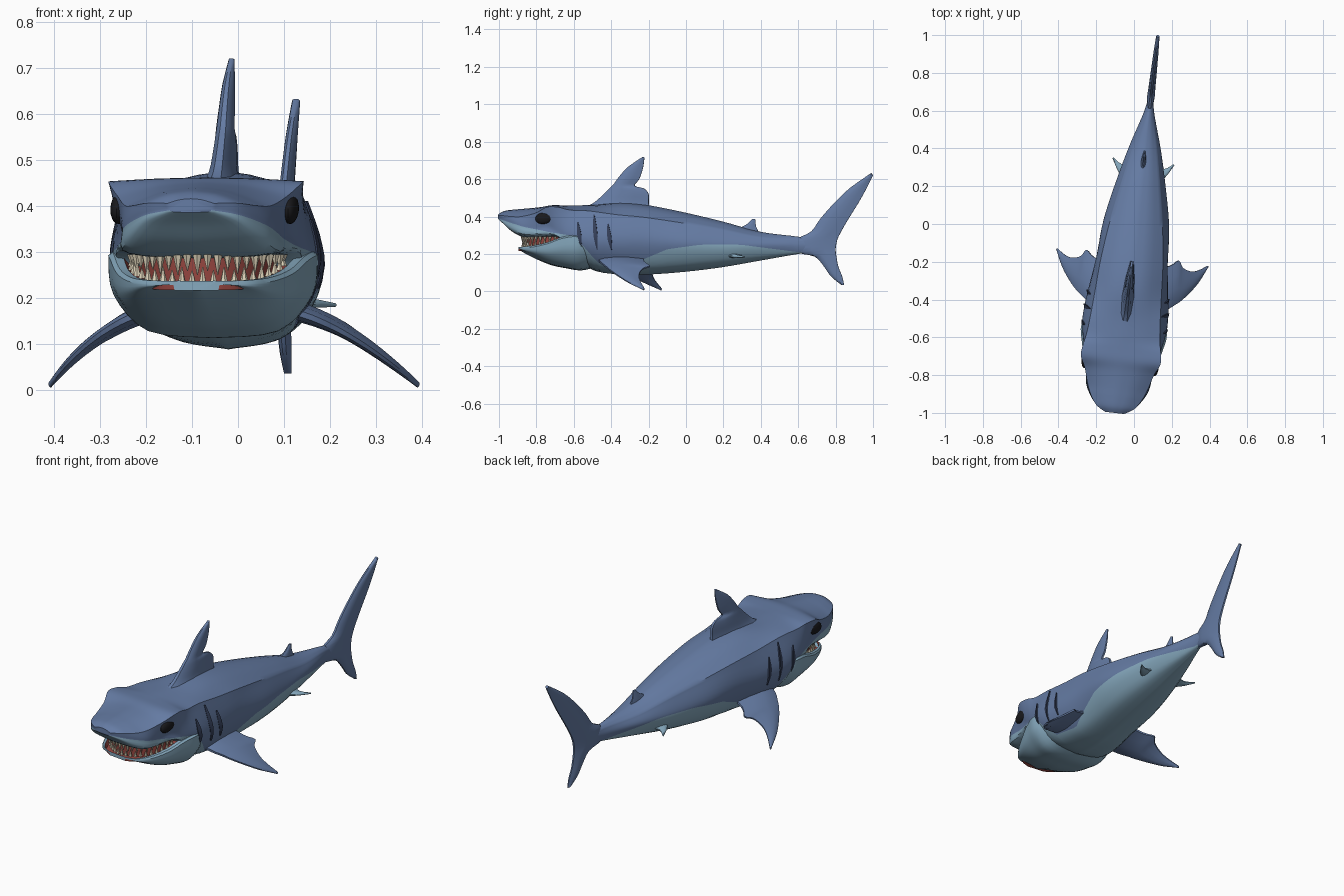
import bpy, bmesh, math
from mathutils import Matrix, Vector
from mathutils.bvhtree import BVHTree

if "Cube" in bpy.data.objects:
    bpy.data.objects.remove(bpy.data.objects["Cube"])


def material(name, color):
    m = bpy.data.materials.new(name)
    m.use_nodes = True
    m.diffuse_color = (*color, 1)
    m.node_tree.nodes["Principled BSDF"].inputs["Base Color"].default_value = (*color, 1)
    return m


BLUE = material("back blue", (0.13, 0.20, 0.37))
PALE = material("belly pale blue", (0.24, 0.40, 0.52))
SLIT = material("gill navy", (0.035, 0.05, 0.10))
BLACK = material("eye black", (0.01, 0.01, 0.012))
CREAM = material("tooth cream", (0.72, 0.64, 0.48))
RED = material("gum red", (0.30, 0.06, 0.05))

# The straight animal is turned slightly so that it swims diagonally
TURN = Matrix(((0.993, 0.115, 0, 0.012), (-0.115, 1, 0, 0), (0, 0, 1, 0), (0, 0, 0, 1)))


def finish(name, bm, mats):
    bmesh.ops.recalc_face_normals(bm, faces=bm.faces)
    bm.transform(TURN)
    mesh = bpy.data.meshes.new(name)
    bm.to_mesh(mesh)
    bm.free()
    for m in mats:
        mesh.materials.append(m)
    obj = bpy.data.objects.new(name, mesh)
    bpy.context.collection.objects.link(obj)
    bpy.ops.object.select_all(action='DESELECT')
    obj.select_set(True)
    bpy.context.view_layer.objects.active = obj
    bpy.ops.object.shade_smooth_by_angle(angle=math.radians(35))
    return obj


def spline(points, n):
    """Smooth curve through points of any dimension, n steps per span."""
    p = [Vector(q) for q in points]
    p = [p[0]] + p + [p[-1]]
    out = []
    for a, b, c, d in zip(p, p[1:], p[2:], p[3:]):
        for i in range(n):
            t = i / n
            out.append(b + (c - a) * (t / 2) + (a * 2 - b * 5 + c * 4 - d) * (t * t / 2)
                       + (b * 3 - a - c * 3 + d) * (t ** 3 / 2))
    return out + [p[-1]]


def loft(name, rings, mats, column_material=lambda j: 0):
    """Skin closed rings of equal size and cap both ends."""
    bm = bmesh.new()
    rows = [[bm.verts.new(q) for q in r] for r in rings]
    n = len(rows[0])
    for a, b in zip(rows, rows[1:]):
        for j in range(n):
            k = (j + 1) % n
            bm.faces.new((a[j], a[k], b[k], b[j])).material_index = column_material(j)
    for end in (rows[0], rows[-1]):
        bm.faces.new(end).material_index = len(mats) - 1
    tree = BVHTree.FromBMesh(bm)
    finish(name, bm, mats)
    return tree


def lookup(table, y):
    for (y0, z0), (y1, z1) in zip(table, table[1:]):
        if y <= y1:
            return z0 + (z1 - z0) * max(0, y - y0) / (y1 - y0)
    return table[-1][1]


# Body: y, top z, ridge half width, ridge z, flank half width, flank z, bottom z
STATIONS = [
    (-1, .415, .05, .405, .045, .395, .385), (-.97, .43, .10, .405, .097, .385, .36),
    (-.92, .437, .135, .40, .137, .37, .315), (-.86, .442, .16, .40, .165, .35, .287),
    (-.78, .45, .185, .42, .175, .34, .285), (-.72, .46, .212, .45, .185, .35, .285),
    (-.66, .46, .207, .45, .20, .32, .28), (-.6, .46, .195, .435, .215, .29, .2),
    (-.5, .462, .185, .43, .226, .27, .115), (-.35, .475, .175, .41, .21, .26, .09),
    (-.2, .46, .165, .395, .19, .26, .09), (0, .42, .14, .365, .175, .25, .105),
    (.2, .372, .105, .33, .135, .24, .13), (.4, .318, .065, .29, .085, .245, .165),
    (.6, .292, .02, .275, .025, .245, .2), (.7, .27, .01, .26, .012, .24, .215)]
# Height where the back colour meets the belly colour
BORDER = [(-1, .39), (-.85, .345), (-.7, .315), (-.6, .30), (-.53, .25), (-.45, .15),
          (-.3, .13), (-.2, .175), (-.08, .225), (.1, .25), (.3, .25), (.6, .21), (.7, .22)]
TOP, UPPER, LOWER = 6, 8, 8


def body_ring(s):
    y, zt, ws, zs, wm, zm, zb = s
    wl = wm * (0.66 + 0.26 * min(1, max(0, (-0.58 - y) / 0.08)))
    back = spline([(0, zt), (ws / 2, zt - (zt - zs) / 4), (ws, zs)], TOP // 2)
    side = spline([(ws, zs), (wm, zm), (wl, zb + (zm - zb) / 5), (0, zb)], 20)
    border = lookup(BORDER, y)
    cut = next((i for i, q in enumerate(side) if q.y < border), len(side) - 2)
    cut = min(max(cut, 1), len(side) - 2)
    frac = (side[cut - 1].y - border) / max(1e-6, side[cut - 1].y - side[cut].y)
    cut = cut - 1 + min(1, max(0.05, frac))

    def at(f):
        i = min(int(f), len(side) - 2)
        return side[i].lerp(side[i + 1], f - i)
    half = back + [at(cut * i / UPPER) for i in range(1, UPPER + 1)]
    half += [at(cut + (len(side) - 1 - cut) * i / LOWER) for i in range(1, LOWER + 1)]
    return [(q.x, y, q.y) for q in half] + [(-q.x, y, q.y) for q in half[-2:0:-1]]


HALF = TOP + UPPER + LOWER
skin = loft("body", [body_ring(s) for s in spline(STATIONS, 5)], [PALE, BLUE],
            lambda j: int(min(j, 2 * HALF - 1 - j) < TOP + UPPER))


def surface_x(y, z):
    return skin.ray_cast(Vector((1, y, z)), Vector((-1, 0, 0)))[0].x


# Lower jaw: y, half width, lip z, chin z
JAW = [(-.89, .06, .236, .222), (-.865, .12, .238, .205), (-.8, .163, .245, .172),
       (-.72, .195, .262, .14), (-.64, .217, .29, .123), (-.56, .228, .3, .112),
       (-.48, .19, .28, .13)]


def jaw_ring(s):
    y, w, zt, zb = s
    half = [(0, zt - .02), (.8 * w, zt - .02), (.87 * w, zt), (.96 * w, zt)]
    half += [tuple(q) for q in spline([(w, zt - .008), (.95 * w, zt * .5 + zb * .5),
                                       (.62 * w, zb + .015), (0, zb)], 4)]
    return [(x, y, z) for x, z in half] + [(-x, y, z) for x, z in half[-2:0:-1]]


rings = [jaw_ring(s) for s in spline(JAW, 4)]
loft("lower_jaw", rings, [RED, PALE], lambda j: int(min(j, len(rings[0]) - 1 - j) > 1))

# Gums behind the teeth
bm = bmesh.new()
bmesh.ops.create_cone(bm, cap_ends=True, segments=32, radius1=1, radius2=1, depth=1,
                      matrix=Matrix.Translation((0, -.66, .257)) @ Matrix.Diagonal((.148, .188, .07, 1)))
finish("gums", bm, [RED])


def teeth(name, count, base, direction, length, radius):
    bm = bmesh.new()
    for i in range(count):
        a = math.radians(84) * (2 * i / (count - 1) - 1)
        x, y = .166 * math.sin(a), -.66 - .212 * math.cos(a)
        size = length * (.6 + .4 * math.cos(a)) * (1 if i % 2 else .8)
        z = base(y) + direction * size / 2
        m = Matrix.Translation((x, y, z)) @ Matrix.Rotation(a, 4, 'Z')
        bmesh.ops.create_cone(bm, cap_ends=True, segments=6, depth=size, matrix=m,
                              radius1=radius if direction > 0 else .001,
                              radius2=.001 if direction > 0 else radius)
    finish(name, bm, [CREAM])


teeth("upper_teeth", 23, lambda y: .294, -1, .045, .011)
LIP = [(s[0], s[2]) for s in JAW]
teeth("lower_teeth", 22, lambda y: lookup(LIP, y) - .006, 1, .035, .009)


# Fins: rows of leading point, trailing point and thickness
LENS = [(0, .3), (.12, .75), (.38, 1), (.7, .75), (1, .25)]


def fin(name, rows, place, normal, mat):
    normal = Vector(normal).normalized()
    rings = []
    for a, b, c, d, thick in spline(rows, 3):
        lead, trail = Vector(place(a, b)), Vector(place(c, d))
        edge = [(lead.lerp(trail, t), normal * (h * thick / 2)) for t, h in LENS]
        rings.append([p + o for p, o in edge] + [p - o for p, o in reversed(edge)])
    loft(name, rings, [mat])


def upright(y, z):
    return (0, y, z)


fin("dorsal_fin", [
    (-.56, .44, -.19, .42, .09), (-.49, .475, -.2, .475, .06), (-.44, .52, -.2, .52, .05),
    (-.41, .55, -.225, .55, .045), (-.385, .575, -.275, .565, .04), (-.36, .61, -.25, .6, .036),
    (-.31, .665, -.23, .66, .028), (-.23, .72, -.222, .715, .012)], upright, (1, 0, 0), BLUE)
fin("rear_dorsal_fin", [
    (.26, .33, .40, .30, .03), (.32, .355, .375, .345, .022),
    (.355, .387, .372, .385, .01)], upright, (1, 0, 0), BLUE)
fin("tail_fin", [
    (.83, .035, .845, .035, .016), (.775, .08, .835, .08, .026), (.74, .13, .815, .13, .03),
    (.69, .185, .803, .19, .034), (.6, .21, .8, .23, .04), (.6, .28, .81, .28, .04),
    (.67, .32, .835, .33, .036), (.72, .39, .87, .39, .034), (.8, .48, .92, .47, .03),
    (.88, .555, .965, .55, .026), (.99, .632, 1, .62, .018)], upright, (1, 0, 0), BLUE)

for side, word in ((1, "left"), (-1, "right")):
    def wing(x, y):
        d = x - .14
        return (side * x, y, .175 - .224 * d - 1.53 * d * d)

    def level(x, y):
        return (side * x, y, .19 - .1 * (x - .1))

    fin(word + "_pectoral_fin", [
        (.1, -.47, .1, -.22, .05), (.2, -.435, .2, -.2, .04), (.25, -.4, .245, -.165, .034),
        (.28, -.375, .27, -.2, .03), (.32, -.33, .315, -.215, .026),
        (.365, -.265, .355, -.205, .02), (.405, -.18, .4, -.175, .012)],
        wing, (side * .5, 0, 1), BLUE)
    fin(word + "_pelvic_fin", [
        (.06, .2, .06, .32, .03), (.12, .255, .115, .305, .02), (.165, .33, .16, .335, .008)],
        level, (side * .1, 0, 1), PALE)

    # Gill slits laid onto the flank
    for n, (y, low, high) in enumerate(((-.535, .24, .37), (-.45, .22, .41), (-.375, .22, .36))):
        rings = []
        for i in range(9):
            t = i / 8
            z = low + (high - low) * t
            yy = y - .02 * t
            w = .002 + .009 * math.sin(math.pi * t)
            x = surface_x(yy, z)
            rings.append([(side * (x + dx), yy + dy, z) for dx, dy in
                          ((-.008, -w), (.003, -w), (.007, w), (-.008, w))])
        loft(f"{word}_gill_slit_{n + 1}", rings, [SLIT])

    # Eye tucked under the brow
    bm = bmesh.new()
    m = (Matrix.Translation((side * (surface_x(-.735, .393) - .006), -.735, .393))
         @ Matrix.Rotation(math.radians(12), 4, 'X') @ Matrix.Diagonal((.018, .05, .032, 1)))
    bmesh.ops.create_uvsphere(bm, u_segments=20, v_segments=12, radius=1, matrix=m)
    finish(word + "_eye", bm, [BLACK])
